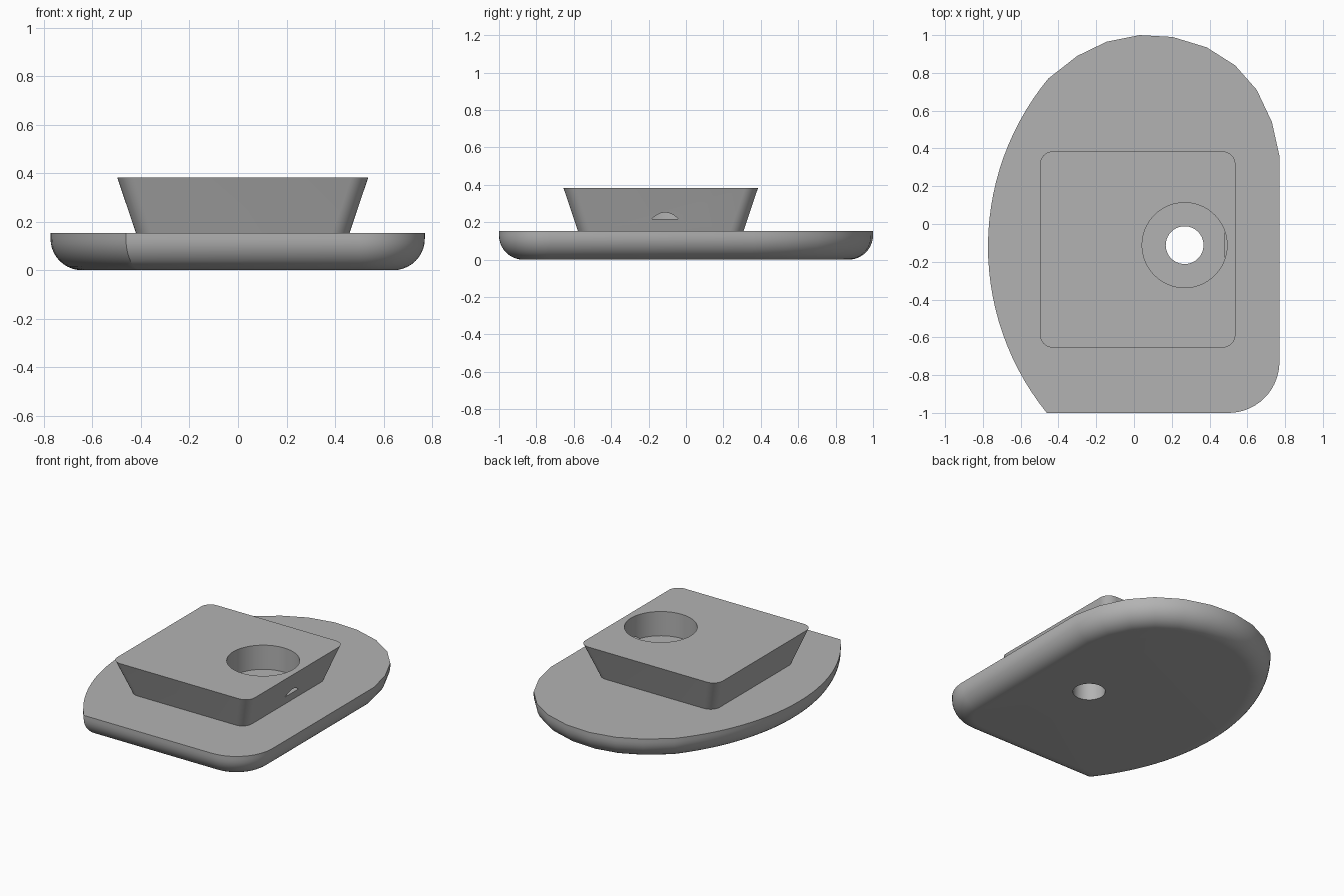
import bpy
import bmesh
from math import sin, cos, pi, asin, radians
from mathutils import Vector

default = bpy.data.objects.get("Cube")
if default:
    bpy.data.objects.remove(default, do_unlink=True)

grey = bpy.data.materials.new("satin_grey")
grey.use_nodes = True
grey.diffuse_color = (0.45, 0.45, 0.45, 1)
grey.node_tree.nodes["Principled BSDF"].inputs["Base Color"].default_value = grey.diffuse_color


def arc(cx, cy, r, a0, a1, steps):
    """Points on a circular arc, angles in radians."""
    angles = [a0 + (a1 - a0) * i / steps for i in range(steps + 1)]
    return [Vector((cx + r * cos(a), cy + r * sin(a))) for a in angles]


def inset(outline, d):
    """Move a counter-clockwise outline inward by d with mitred corners."""
    result = []
    for i, p in enumerate(outline):
        a = (p - outline[i - 1]).normalized()
        b = (outline[(i + 1) % len(outline)] - p).normalized()
        n1, n2 = Vector((-a.y, a.x)), Vector((-b.y, b.x))
        result.append(p + (n1 + n2) * d / (1 + n1.dot(n2)))
    return result


def loft(name, sections):
    """Closed solid through (outline, height) sections, listed bottom to top."""
    bm = bmesh.new()
    rings = [[bm.verts.new((p.x, p.y, z)) for p in pts] for pts, z in sections]
    for low, high in zip(rings, rings[1:]):
        for i in range(len(low)):
            j = (i + 1) % len(low)
            bm.faces.new((low[i], low[j], high[j], high[i]))
    bm.faces.new(rings[0][::-1])
    bm.faces.new(rings[-1])
    mesh = bpy.data.meshes.new(name)
    bm.to_mesh(mesh)
    bm.free()
    obj = bpy.data.objects.new(name, mesh)
    bpy.context.collection.objects.link(obj)
    mesh.materials.append(grey)
    return obj


def combine(target, tool, operation):
    """Apply a boolean and discard the tool."""
    tool.hide_render = True
    mod = target.modifiers.new(operation, "BOOLEAN")
    mod.operation, mod.solver, mod.object = operation, "EXACT", tool
    bpy.ops.object.select_all(action="DESELECT")
    bpy.context.view_layer.objects.active = target
    target.select_set(True)
    bpy.ops.object.modifier_apply(modifier=mod.name)
    bpy.data.objects.remove(tool, do_unlink=True)


def rounded_box(x0, x1, y0, y1, r):
    corners = ((x1, y0, -1, 1, -pi / 2), (x1, y1, -1, -1, 0),
               (x0, y1, 1, -1, pi / 2), (x0, y0, 1, 1, pi))
    pts = []
    for x, y, sx, sy, a in corners:
        pts += arc(x + sx * r, y + sy * r, r, a, a + pi / 2, 8)
    return pts


# Plate outline: rounded front corner, faceted back, long bowed side
PLATE_TOP, FILLET, BOW = 0.154, 0.13, 1.4
outline = arc(0.5, -0.73, 0.27, -pi / 2, 0, 14)
outline += [Vector(p) for p in (
    (0.77, 0.36), (0.73, 0.54), (0.65, 0.71), (0.535, 0.84), (0.385, 0.935),
    (0.205, 0.99), (0.03, 1.0), (-0.145, 0.965), (-0.30, 0.89))]
outline += arc(BOW - 0.773, -0.12, BOW, pi - asin(0.89 / BOW), pi + asin(0.88 / BOW), 28)

# Plate with a rounded lower edge
sections = []
for i in range(11):
    a = pi / 2 * i / 10
    sections.append((inset(outline, FILLET * (1 - sin(a))), FILLET * (1 - cos(a))))
sections.append((outline, PLATE_TOP))
pad = loft("mounting_pad", sections)

# Flared block, sunk slightly into the plate so the two merge
BLOCK_TOP, SINK = 0.383, 0.03
draft = 0.077 / (BLOCK_TOP - PLATE_TOP)
e = draft * (BLOCK_TOP - PLATE_TOP + SINK)
block = loft("flared_block", [
    (rounded_box(-0.498 + e, 0.537 - e, -0.655 + e, 0.385 - e, 0.07), PLATE_TOP - SINK),
    (rounded_box(-0.498, 0.537, -0.655, 0.385, 0.07), BLOCK_TOP)])
combine(pad, block, "UNION")

# Counterbore and through hole
for name, radius, floor in (("counterbore", 0.225, 0.218), ("through_hole", 0.1, -0.1)):
    circle = arc(0.268, -0.112, radius, 0, 2 * pi, 64)[:-1]
    combine(pad, loft(name, [(circle, floor), (circle, 0.6)]), "DIFFERENCE")

bpy.ops.object.shade_smooth_by_angle(angle=radians(30))
